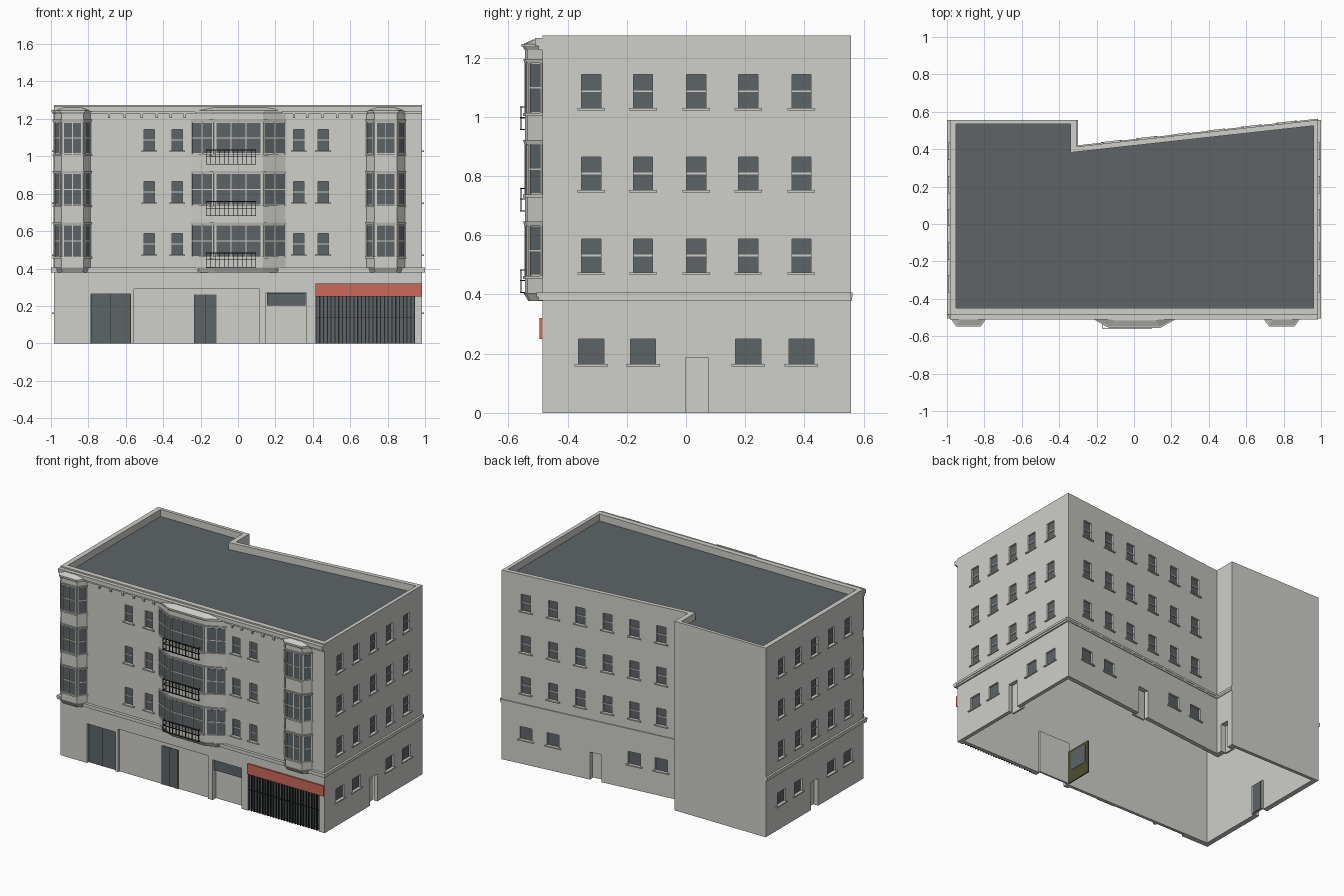
import bpy, bmesh
from mathutils import Vector

if "Cube" in bpy.data.objects:
    bpy.data.objects.remove(bpy.data.objects["Cube"])


def material(name, r, g, b):
    m = bpy.data.materials.new(name)
    m.use_nodes = True
    m.diffuse_color = (r, g, b, 1)
    bsdf = next(n for n in m.node_tree.nodes if n.type == 'BSDF_PRINCIPLED')
    bsdf.inputs["Base Color"].default_value = (r, g, b, 1)
    bsdf.inputs["Roughness"].default_value = 0.8
    return m


STONE = material("pale stone", .62, .62, .585)
GLASS = material("dark glass", .11, .128, .136)
ROOF = material("slate roof", .112, .127, .134)
RED = material("red sign", .60, .14, .10)
IRON = material("black iron", .018, .018, .018)
OLIVE = material("olive frame", .08, .08, .03)

parts = {}


def part(name, mat=STONE):
    if name not in parts:
        parts[name] = (bmesh.new(), mat)
    return parts[name][0]


def prism(bm, low, high, z0, z1):
    """Closed solid between two matching outlines."""
    a = [bm.verts.new((x, y, z0)) for x, y in low]
    b = [bm.verts.new((x, y, z1)) for x, y in high]
    bm.faces.new(a[::-1])
    bm.faces.new(b)
    for i in range(len(a)):
        j = (i + 1) % len(a)
        bm.faces.new((a[i], a[j], b[j], b[i]))


class Wall:
    """Vertical plane: u runs along it, o points outwards."""
    def __init__(self, p, q):
        self.p, self.d = Vector(p), Vector(q) - Vector(p)
        self.length = self.d.length
        self.d.normalize()
        self.n = Vector((self.d.y, -self.d.x))

    def box(self, bm, u0, u1, z0, z1, o0, o1):
        pts = [self.p + self.d * u + self.n * o
               for u, o in ((u0, o1), (u1, o1), (u1, o0), (u0, o0))]
        prism(bm, pts, pts, z0, z1)


# Main block and its walls
X, FRONT, BACK = .985, -.485, .557
plan = [(-X, FRONT), (X, FRONT), (X, BACK), (-.305, .414), (-.305, BACK), (-X, BACK)]
walls = [Wall(plan[i], plan[(i + 1) % 6]) for i in range(6)]
front, right, back, notch, block_back, left = walls
prism(part("building_walls"), plan, plan, 0, 1.275)
cut = part("opening_cutter")

# Roof deck sunk behind the parapet, hollow shell open at the bottom
deck = [(-.952, -.45), (.96, -.45), (.96, .525), (-.34, .382), (-.34, .535), (-.952, .535)]
prism(cut, deck, deck, 1.225, 1.35)
prism(part("roof_deck", ROOF), deck, deck, 1.222, 1.228)
prism(part("interior_cutter"), deck, deck, -.1, 1.21)


def window(wall, u, w, z0, z1, bar=True):
    """Recessed sash window with a sill."""
    wall.box(cut, u - w / 2, u + w / 2, z0, z1, -.016, .05)
    wall.box(part("window_glass", GLASS), u - w / 2, u + w / 2, z0, z1, -.018, -.012)
    if bar:
        mid = (z0 + z1) / 2
        wall.box(part("sash_bars"), u - w / 2, u + w / 2, mid - .003, mid + .003, -.013, -.007)
    wall.box(part("window_sills"), u - w / 2 - .014, u + w / 2 + .014, z0 - .008, z0, -.01, .009)


def recess(wall, u, w, h, depth):
    wall.box(cut, u - w / 2, u + w / 2, -.05, h, -depth, .05)


def doorway(wall, u, w, h):
    """Opening through the wall closed by a door leaf inside."""
    recess(wall, u, w, h, .06)
    wall.box(part("door_leaves"), u - w / 2 - .01, u + w / 2 + .01, 0, h + .01, -.048, -.036)


FLOORS = (.475, .752, 1.03)
side_y = (-.32, -.145, .035, .21, .39)
back_u = [back.length * t for t in (.13, .276, .422, .568, .712, .856)]
columns = [(right, [y - FRONT for y in side_y], .065),
           (left, [BACK - y for y in side_y], .065),
           (back, back_u, .065),
           (front, [x + X for x in (-.475, -.325, .325, .455)], .056)]
for wall, us, w in columns:
    for z in FLOORS:
        for u in us:
            window(wall, u, w, z, z + .113)

# Ground floor windows and doorways on the sides and back
for wall, us in ((right, columns[0][1]), (left, columns[1][1])):
    for i in (0, 1, 3, 4):
        window(wall, us[i], .085, .165, .25, False)
for i in (0, 1, 4, 5):
    window(back, back_u[i], .085, .165, .25, False)
doorway(right, .0375 - FRONT, .078, .185)
doorway(left, BACK - .0375, .078, .185)
doorway(back, back.length * .505, .078, .185)
doorway(notch, .07, .06, .185)
inner_u = BACK - .0375
left.box(part("inner_door_face", GLASS), inner_u - .039, inner_u + .039, 0, .19, -.052, -.044)

# String course around the building
for wall, out in ((front, .02), (right, .014), (back, .006), (notch, .006), (left, .014)):
    ends = .014 if wall is front else 0
    wall.box(part("string_course"), -ends, wall.length + ends, .38, .392, -.01, out * .7)
    wall.box(part("string_course"), -ends, wall.length + ends, .392, .406, -.01, out)

# Front cornice with brackets
cornice = part("front_cornice")
front.box(cornice, 0, 2 * X, 1.24, 1.266, -.01, .025)
front.box(cornice, 0, 2 * X, 1.226, 1.24, -.01, .013)
for x in (-.69, -.605, -.515, -.435, -.36, -.285, .3, .37, .45, .53, .61):
    front.box(part("cornice_brackets"), x + X - .006, x + X + .006, 1.205, 1.23, -.01, .012)


# Bay windows
def bay(name, cx, hw, fw, depth, mullions):
    def outline(g):
        return [(cx - hw - g, FRONT + .005), (cx - fw - g * .6, FRONT - depth - g),
                (cx + fw + g * .6, FRONT - depth - g), (cx + hw + g, FRONT + .005)]
    bm = part(name)

    def layer(z0, z1, g0, g1):
        prism(bm, outline(g0), outline(g1), z0, z1)
    layer(.378, .405, -.012, .004)
    bottom = .405
    for f in (.463, .738, 1.013):
        layer(bottom, f - .01, -.002, -.002)
        layer(f - .01, f, .005, .005)
        layer(f, f + .169, -.005, -.005)
        layer(f + .169, f + .183, .001, .005)
        bottom = f + .183
        pts = outline(-.005)
        for i in range(3):
            face = Wall(pts[i], pts[i + 1])
            a, b = .008, face.length - .008
            glass = part(name + "_glass", GLASS)
            bars = part(name + "_bars")
            face.box(glass, a, b, f + .004, f + .166, -.002, .002)
            face.box(bars, a, b, f + .082, f + .088, 0, .005)
            n = mullions[i % 2]
            for k in range(1, n + 1):
                u = a + (b - a) * k / (n + 1)
                face.box(bars, u - .0025, u + .0025, f, f + .169, 0, .005)
            for u in (a, b):
                face.box(bars, u - .004, u + .004, f, f + .169, 0, .006)
    layer(bottom, 1.225, -.002, -.002)
    layer(1.225, 1.236, .0, .006)
    layer(1.236, 1.246, .01, .01)
    layer(1.246, 1.262, .004, -.03)


bay("left_bay", -.885, .103, .06, .053, (0, 1))
bay("right_bay", .79, .108, .062, .053, (0, 1))
bay("central_bay", .003, .262, .132, .06, (1, 2))

# Iron balconies on the central bay
rail = part("balcony_railings", IRON)
for f in (.465, .74, 1.015):
    a, b, lo, hi = X - .17, X + .095, f - .06, f + .02
    for z in (lo, f - .02, hi - .004):
        front.box(rail, a, b, z, z + .004, .07, .075)
        for u in (a, b):
            front.box(rail, u - .002, u + .002, z, z + .004, .05, .075)
    for k in range(12):
        u = a + (b - a) * k / 11
        front.box(rail, u - .0018, u + .0018, lo, hi, .07, .074)

# Street front: double doors, shallow panel with door
frames = part("door_frames", IRON)
for x0, x1, h, o in ((-.785, -.575, .265, -.02), (-.235, -.115, .26, -.015)):
    front.box(part("street_doors", GLASS), x0 + X, x1 + X, 0, h, o - .003, o + .004)
    for t in (0, .5, 1):
        u = x0 + X + (x1 - x0) * t
        front.box(frames, u - .0012, u + .0012, 0, h, o, o + .006)
recess(front, -.68 + X, .21, .265, .02)
recess(front, -.22 + X, .67, .29, .015)

# Entrance with transom, and a glazed leaf standing open inside
doorway(front, .2575 + X, .215, .272)
front.box(part("entrance_transom", GLASS), .155 + X, .362 + X, .202, .268, -.016, -.008)
open_leaf = Wall((.145, FRONT + .05), (.145, FRONT + .23))
open_leaf.box(part("open_leaf", OLIVE), 0, open_leaf.length, 0, .22, -.004, .004)
open_leaf.box(part("open_leaf_glass", GLASS), .025, .155, .08, .2, -.006, .006)

# Shop shutter and sign
recess(front, .681 + X, .532, .252, .016)
front.box(part("shop_shutter", GLASS), .415 + X, .947 + X, 0, .252, -.018, -.01)
bars = part("shutter_bars", IRON)
for k in range(27):
    u = X + .417 + k * .0203
    front.box(bars, u - .003, u + .003, 0, .25, -.012, -.002)
front.box(bars, .415 + X, .947 + X, .138, .142, -.012, -.002)
front.box(part("shop_sign", RED), .415 + X, 2 * X, .25, .32, -.005, .01)

# Turn parts into objects
objects = {}
for name, (bm, mat) in parts.items():
    bmesh.ops.recalc_face_normals(bm, faces=bm.faces[:])
    mesh = bpy.data.meshes.new(name)
    bm.to_mesh(mesh)
    bm.free()
    mesh.materials.append(mat)
    objects[name] = bpy.data.objects.new(name, mesh)
    bpy.context.scene.collection.objects.link(objects[name])

# Carve the openings, the roof well and the hollow interior
body = objects["building_walls"]
cutters = [objects["interior_cutter"], objects["opening_cutter"]]
for cutter in cutters:
    mod = body.modifiers.new(cutter.name, 'BOOLEAN')
    mod.operation, mod.solver, mod.object = 'DIFFERENCE', 'EXACT', cutter
bpy.context.view_layer.update()
graph = bpy.context.evaluated_depsgraph_get()
carved = bpy.data.meshes.new_from_object(body.evaluated_get(graph))
body.modifiers.clear()
body.data = carved
for cutter in cutters:
    bpy.data.objects.remove(cutter)
